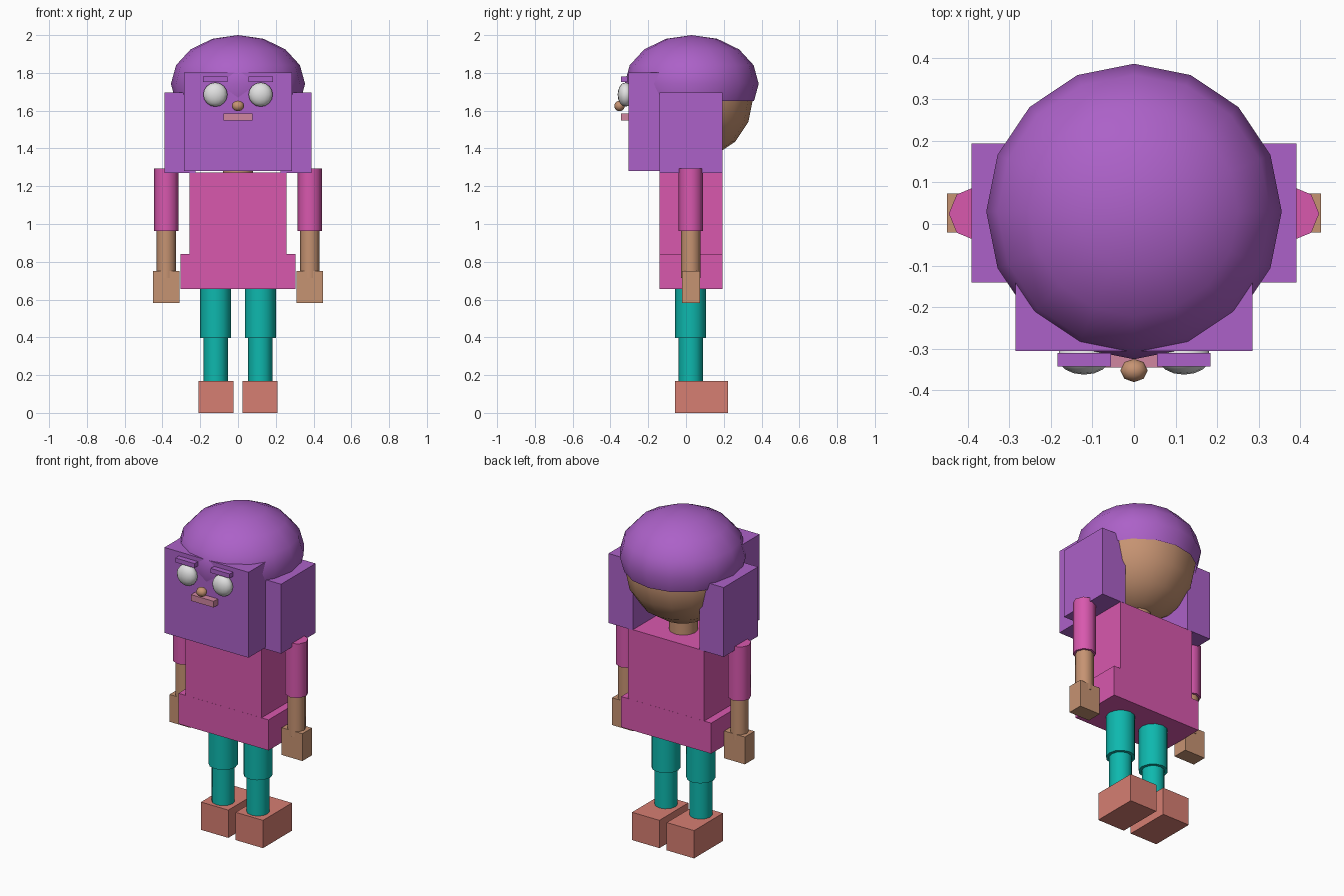
import bpy, bmesh, math

if "Cube" in bpy.data.objects:
    bpy.data.objects.remove(bpy.data.objects["Cube"])


def material(name, r, g, b):
    m = bpy.data.materials.new(name)
    lin = [((c / 255 + 0.055) / 1.055) ** 2.4 for c in (r, g, b)]
    m.diffuse_color = (*lin, 1)
    m.use_nodes = True
    m.node_tree.nodes["Principled BSDF"].inputs["Base Color"].default_value = m.diffuse_color
    return m


PURPLE = material("purple", 172, 97, 200)
PINK = material("pink", 216, 88, 174)
SKIN = material("skin", 198, 147, 114)
TEAL = material("teal", 14, 184, 174)
CORAL = material("coral", 214, 126, 114)
WHITE = material("white", 225, 225, 225)
ROSE = material("rose", 208, 134, 160)


def finish(name, mat, smooth=False):
    ob = bpy.context.object
    ob.name = name
    ob.data.materials.append(mat)
    bpy.ops.object.transform_apply(location=False, rotation=True, scale=True)
    if smooth:
        bpy.ops.object.shade_smooth_by_angle(angle=math.radians(60))
    return ob


def box(name, mat, x, y, z):
    """Box from (min, max) ranges."""
    bpy.ops.mesh.primitive_cube_add(size=1, location=[sum(r) / 2 for r in (x, y, z)])
    bpy.context.object.scale = [r[1] - r[0] for r in (x, y, z)]
    return finish(name, mat)


def tube(name, mat, x, r, z, sides=8, y=0.025):
    bpy.ops.mesh.primitive_cylinder_add(vertices=sides, radius=r, depth=z[1] - z[0],
                                        location=(x, y, sum(z) / 2))
    return finish(name, mat, True)


def ball(name, mat, loc, size, segs=16, rings=8):
    bpy.ops.mesh.primitive_uv_sphere_add(segments=segs, ring_count=rings, radius=1, location=loc)
    bpy.context.object.scale = size
    return finish(name, mat, True)


# head, neck and hair cap trimmed to a flat rim
ball("head", SKIN, (0, 0.03, 1.665), (0.325, 0.325, 0.325))
tube("neck", SKIN, 0, 0.08, (1.24, 1.42), 12)
hair = ball("hair_cap", PURPLE, (0, 0.03, 1.742), (0.355, 0.355, 0.258))
bm = bmesh.new()
bm.from_mesh(hair.data)
bmesh.ops.bisect_plane(bm, geom=bm.verts[:] + bm.edges[:] + bm.faces[:],
                       plane_co=(0, 0, 1.652 - 1.742), plane_no=(0, 0, 1), clear_inner=True)
bm.to_mesh(hair.data)
bm.free()

# block covering the face
box("front_block", PURPLE, (-0.285, 0.285), (-0.305, -0.14), (1.28, 1.803))

# torso and wider hem
box("torso", PINK, (-0.258, 0.258), (-0.14, 0.192), (0.70, 1.272))
box("hem", PINK, (-0.305, 0.305), (-0.1405, 0.1925), (0.655, 0.842))

# nose and mouth
ball("nose", SKIN, (0, -0.352, 1.625), (0.033, 0.028, 0.028), 8, 6)
box("mouth", ROSE, (-0.077, 0.077), (-0.345, -0.305), (1.547, 1.585))

# paired parts
for side, s in (("left", -1), ("right", 1)):
    def span(a, b):
        return tuple(sorted((s * a, s * b)))

    box(side + "_hair_panel", PURPLE, span(0.225, 0.39), (-0.14, 0.193), (1.27, 1.695))
    ball(side + "_eye", WHITE, (s * 0.12, -0.32, 1.685), (0.064, 0.042, 0.064))
    box(side + "_brow", PURPLE, span(0.055, 0.184), (-0.343, -0.31), (1.753, 1.78))
    tube(side + "_sleeve", PINK, s * 0.38, 0.065, (0.962, 1.293))
    tube(side + "_forearm", SKIN, s * 0.38, 0.052, (0.715, 0.965))
    box(side + "_hand", SKIN, span(0.31, 0.45), (-0.02, 0.073), (0.583, 0.75))
    tube(side + "_thigh", TEAL, s * 0.118, 0.082, (0.397, 0.68), 12)
    tube(side + "_shin", TEAL, s * 0.118, 0.064, (0.15, 0.40), 12)
    box(side + "_shoe", CORAL, span(0.025, 0.21), (-0.058, 0.222), (0, 0.17))
